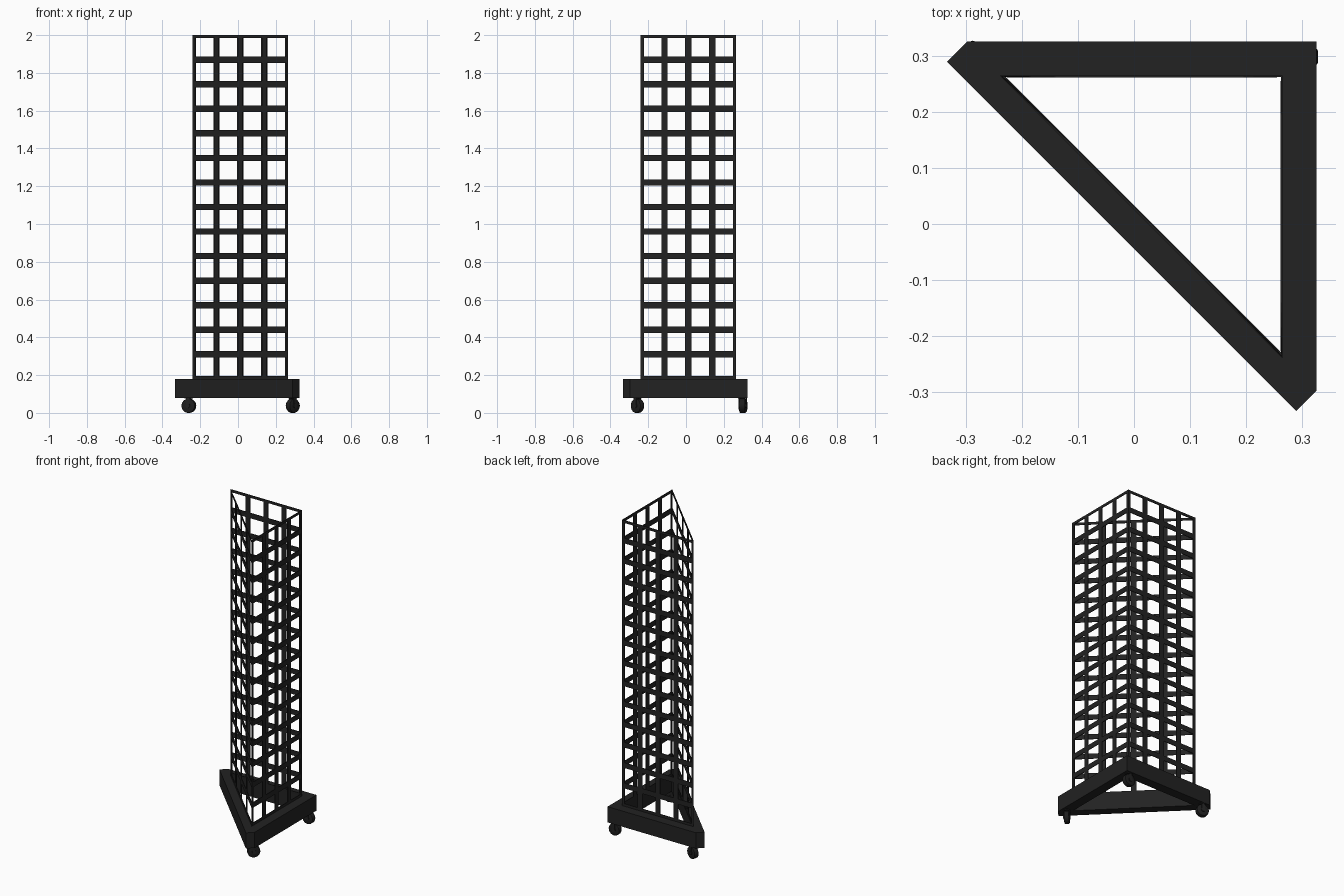
import bpy, bmesh, math
from mathutils import Matrix, Vector

if "Cube" in bpy.data.objects:
    bpy.data.objects.remove(bpy.data.objects["Cube"])


def material(name, v):
    m = bpy.data.materials.new(name)
    m.diffuse_color = (v, v, v, 1)
    m.use_nodes = True
    m.node_tree.nodes["Principled BSDF"].inputs["Base Color"].default_value = m.diffuse_color
    return m


BLACK = material("black metal", 0.016)
RUBBER = material("black rubber", 0.013)


def make_object(name, bm, mat):
    me = bpy.data.meshes.new(name)
    bm.to_mesh(me)
    bm.free()
    me.materials.append(mat)
    ob = bpy.data.objects.new(name, me)
    bpy.context.collection.objects.link(ob)
    return ob


# Triangular base frame: outer outline and inner hole, joined as a ring
Z0, Z1 = 0.08, 0.18
outer = [(0.325, 0.325), (-0.297, 0.325), (-0.333, 0.289), (0.289, -0.333), (0.325, -0.297)]
inner = [(0.265, 0.265), (-0.232, 0.265), (-0.232, 0.265), (0.265, -0.232), (0.265, -0.232)]
bm = bmesh.new()
rings = [[bm.verts.new((x, y, z)) for x, y in pts]
         for pts, z in ((outer, Z0), (outer, Z1), (inner, Z1), (inner, Z0))]
for k in range(4):
    a, b = rings[k], rings[(k + 1) % 4]
    for i in range(5):
        j = (i + 1) % 5
        bm.faces.new((a[i], a[j], b[j], b[i]))
bmesh.ops.remove_doubles(bm, verts=bm.verts[:], dist=0.0005)
bmesh.ops.recalc_face_normals(bm, faces=bm.faces[:])
make_object("base_frame", bm, BLACK)

# Lattice tower: three walls of 4 x 14 cells, each cell opened by an inset
corners = [Vector(c) for c in ((0.265, 0.265), (-0.24, 0.265), (0.265, -0.24))]
COLS, ROWS = 4, 14
path = [corners[s].lerp(corners[(s + 1) % 3], i / COLS) for s in range(3) for i in range(COLS)]
bm = bmesh.new()
grid = [[bm.verts.new((p.x, p.y, Z1 + (2 - Z1) * r / ROWS)) for p in path] for r in range(ROWS + 1)]
cells = []
for r in range(ROWS):
    for i in range(len(path)):
        j = (i + 1) % len(path)
        cells.append(bm.faces.new((grid[r][i], grid[r][j], grid[r + 1][j], grid[r + 1][i])))
bm.normal_update()
bmesh.ops.inset_individual(bm, faces=cells, thickness=0.0165, use_even_offset=True)
bmesh.ops.delete(bm, geom=cells, context='FACES')
tower = make_object("lattice_tower", bm, BLACK)
sol = tower.modifiers.new("thickness", 'SOLIDIFY')
sol.thickness = 0.004
sol.offset = -1


def cylinder(bm, r, depth, loc, axis='Z', seg=24):
    m = Matrix.Translation(loc)
    if axis == 'Y':
        m = m @ Matrix.Rotation(math.pi / 2, 4, 'X')
    return bmesh.ops.create_cone(bm, cap_ends=True, segments=seg, radius1=r, radius2=r,
                                 depth=depth, matrix=m)['verts']


def box(bm, size, loc):
    bmesh.ops.create_cube(bm, size=1, matrix=Matrix.Translation(loc) @ Matrix.Diagonal((*size, 1)))


def caster(name, x, y, angle):
    place = Matrix.Translation((x, y, 0)) @ Matrix.Rotation(math.radians(angle), 4, 'Z')
    # wheel with softened tread edges
    bm = bmesh.new()
    cylinder(bm, 0.0375, 0.03, (0, 0, 0.0375), 'Y')
    rims = [e for e in bm.edges if abs(e.verts[0].co.y - e.verts[1].co.y) < 1e-5]
    bmesh.ops.bevel(bm, geom=rims, offset=0.004, segments=2, affect='EDGES', profile=0.5)
    wheel = make_object(name + "_wheel", bm, RUBBER)
    # fork, axle and swivel
    bm = bmesh.new()
    for s in (-1, 1):
        box(bm, (0.018, 0.003, 0.05), (0, s * 0.0175, 0.055))
    cylinder(bm, 0.012, 0.041, (0, 0, 0.0375), 'Y', 16)
    cylinder(bm, 0.022, 0.006, (0, 0, 0.079), 'Z', 20)
    fork = make_object(name + "_fork", bm, BLACK)
    for ob in (wheel, fork):
        ob.matrix_world = place
        bpy.ops.object.select_all(action='DESELECT')
        ob.select_set(True)
        bpy.context.view_layer.objects.active = ob
        bpy.ops.object.shade_smooth_by_angle(angle=math.radians(35))


# One caster per corner, each swivelled differently
caster("left_caster", -0.26, 0.302, -18)
caster("front_caster", 0.29, -0.257, 45)
caster("back_caster", 0.29, 0.298, 0)
